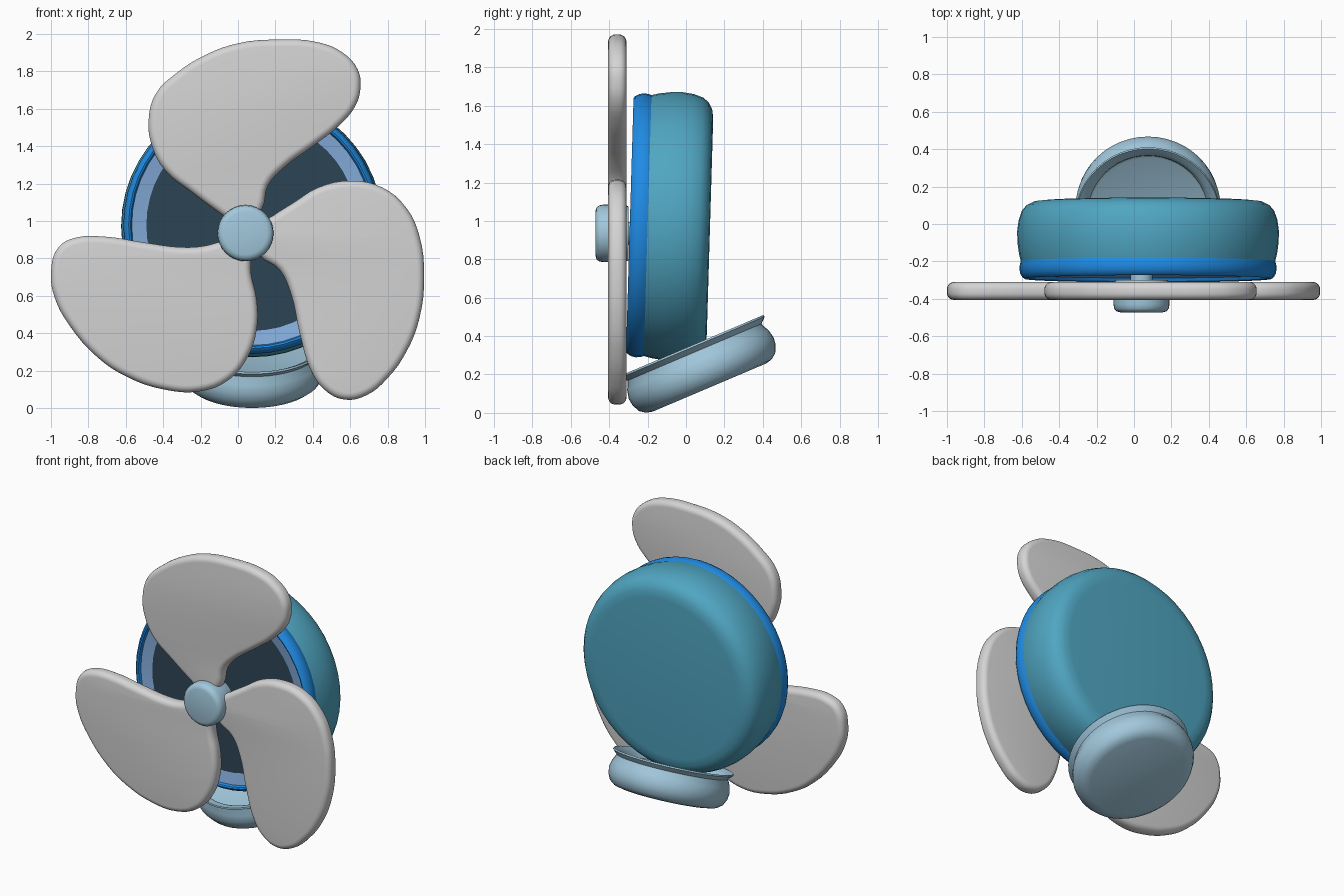
import bpy, bmesh, math

if "Cube" in bpy.data.objects:
    bpy.data.objects.remove(bpy.data.objects["Cube"])


def mat(name, rgb):
    m = bpy.data.materials.new(name)
    m.diffuse_color = (*rgb, 1)
    m.use_nodes = True
    m.node_tree.nodes["Principled BSDF"].inputs["Base Color"].default_value = m.diffuse_color
    return m


teal = mat("teal", (0.08, 0.38, 0.54))
blue = mat("bright blue", (0.014, 0.26, 0.78))
soft = mat("soft blue", (0.23, 0.41, 0.70))
pale = mat("pale blue", (0.36, 0.58, 0.72))
dark = mat("dark slate", (0.025, 0.056, 0.085))
grey = mat("light grey", (0.66, 0.66, 0.66))


def smooth(ob, angle=40):
    bpy.ops.object.select_all(action='DESELECT')
    ob.select_set(True)
    bpy.context.view_layer.objects.active = ob
    bpy.ops.object.shade_smooth_by_angle(angle=math.radians(angle))


def lathe(name, profile, loc, tilt, material, sides=48, xscale=1.0):
    """Revolve (radius, height) points about local z, then tilt about x."""
    bm = bmesh.new()
    rings = []
    for r, h in profile:
        if r == 0:
            rings.append([bm.verts.new((0, 0, h))] * sides)
        else:
            rings.append([bm.verts.new((r * math.cos(2 * math.pi * i / sides),
                                        r * math.sin(2 * math.pi * i / sides), h))
                          for i in range(sides)])
    for a, b in zip(rings, rings[1:]):
        for i in range(sides):
            j = (i + 1) % sides
            quad = list(dict.fromkeys((a[i], a[j], b[j], b[i])))
            bm.faces.new(quad)
    me = bpy.data.meshes.new(name)
    bm.to_mesh(me)
    bm.free()
    me.materials.append(material)
    ob = bpy.data.objects.new(name, me)
    bpy.context.collection.objects.link(ob)
    ob.location = loc
    ob.rotation_euler = (math.radians(tilt), 0, 0)
    ob.scale = (xscale, 1, 1)
    smooth(ob)
    return ob


# Motor drum: housing, rim, inner ring and dark face
drum = (0.075, 0, 0.97)
lathe("drum_housing", [(0, -.125), (.56, -.125), (.61, -.12), (.65, -.1), (.675, -.07),
                       (.692, -.02), (.70, .04), (.698, .10), (.69, .16), (.68, .20)],
      drum, 88.3, teal)
lathe("drum_rim", [(.68, .20), (.685, .215), (.688, .24), (.683, .265), (.672, .285),
                   (.66, .293), (.65, .288), (.643, .27)], drum, 88.3, blue)
lathe("drum_ring", [(.643, .27), (.565, .255)], drum, 88.3, soft)
lathe("drum_face", [(.565, .255), (0, .255)], drum, 88.3, dark)

# Tilted base dish with lip and recessed top
lathe("base_dish", [(0, 0), (.32, 0), (.355, .008), (.385, .03), (.405, .07), (.41, .11),
                    (.40, .155), (.382, .19), (.38, .2), (.41, .228), (.405, .238),
                    (.37, .222), (.355, .21), (.34, .18), (.325, .175), (0, .175)],
      (0.075, 0.122, 0.132), 23, pale, xscale=0.95)

# Hub cap and shaft
hub = (0.04, 0, 0.935)
lathe("hub_cap", [(0, .30), (.14, .30), (.15, .32), (.15, .43), (.146, .452), (.135, .466),
                  (.115, .472), (0, .472)], hub, 90, pale, 32)
lathe("hub_shaft", [(.06, .24), (.06, .31)], hub, 90, pale, 24)

# Blades: rounded plates drawn as (x, z) outlines in the front plane
outlines = {
    "blade_top": [(.03, .96), (.13, 1.07), (.16, 1.19), (.25, 1.29), (.4, 1.4), (.54, 1.51),
                  (.63, 1.62), (.655, 1.72), (.64, 1.81), (.56, 1.9), (.43, 1.955),
                  (.2, 1.97), (0, 1.95), (-.17, 1.89), (-.33, 1.79), (-.44, 1.68),
                  (-.478, 1.54), (-.46, 1.4), (-.39, 1.27), (-.25, 1.155), (-.08, 1.03)],
    "blade_right": [(.06, .93), (.19, 1.03), (.3, 1.1), (.43, 1.18), (.6, 1.215), (.77, 1.18),
                    (.9, 1.07), (.97, .92), (.995, .7), (.97, .48), (.9, .3), (.8, .16),
                    (.69, .07), (.57, .045), (.46, .1), (.39, .2), (.33, .4), (.28, .62),
                    (.22, .74), (.12, .81)],
    "blade_left": [(.03, .91), (-.09, .89), (-.18, .867), (-.3, .86), (-.5, .885),
                   (-.72, .917), (-.87, .91), (-.96, .86), (-1, .72), (-.98, .59),
                   (-.9, .44), (-.75, .27), (-.6, .17), (-.4, .1), (-.2, .09), (-.05, .15),
                   (.05, .27), (.1, .42), (.1, .58), (.07, .72), (.065, .82)],
}
for name, pts in outlines.items():
    cu = bpy.data.curves.new(name, 'CURVE')
    cu.dimensions = '2D'
    cu.fill_mode = 'BOTH'
    cu.resolution_u = 4
    sp = cu.splines.new('BEZIER')
    sp.bezier_points.add(len(pts) - 1)
    for bp, (x, z) in zip(sp.bezier_points, reversed(pts)):
        bp.co = (x, z, 0)
        bp.handle_left_type = bp.handle_right_type = 'AUTO'
    sp.use_cyclic_u = True
    cu.extrude = 0.01
    cu.bevel_depth = 0.038
    cu.bevel_resolution = 4
    cu.offset = -0.038
    cu.materials.append(grey)
    ob = bpy.data.objects.new(name, cu)
    bpy.context.collection.objects.link(ob)
    ob.location = (0, -0.358, 0)
    ob.rotation_euler = (math.pi / 2, 0, 0)
    bpy.ops.object.select_all(action='DESELECT')
    ob.select_set(True)
    bpy.context.view_layer.objects.active = ob
    bpy.ops.object.convert(target='MESH')
    ob = bpy.context.view_layer.objects.active
    # Weld the caps to the rounded edge
    bm = bmesh.new()
    bm.from_mesh(ob.data)
    bmesh.ops.remove_doubles(bm, verts=bm.verts, dist=0.0005)
    bmesh.ops.recalc_face_normals(bm, faces=bm.faces)
    bm.to_mesh(ob.data)
    bm.free()
    smooth(ob)
